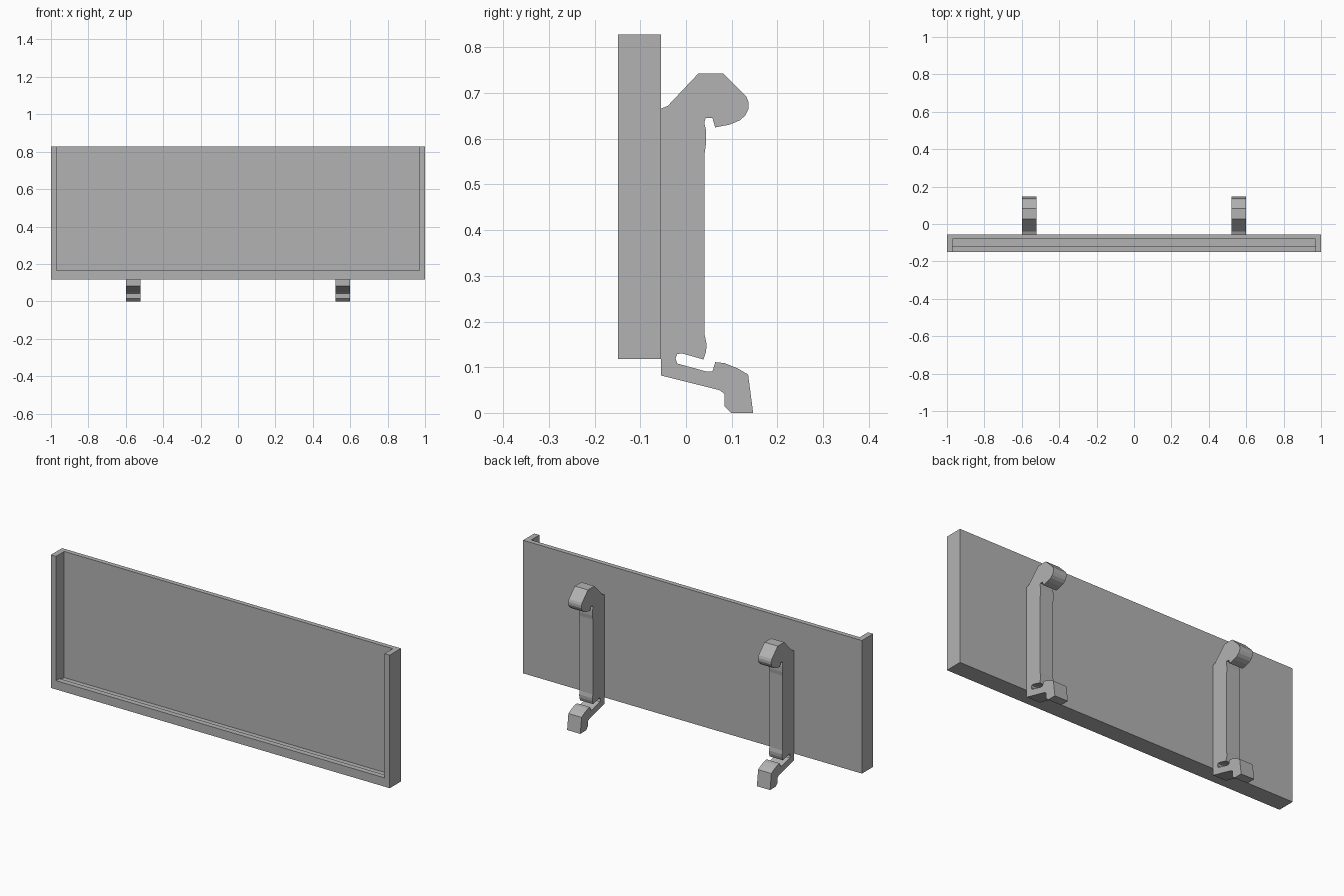
import bpy
import bmesh

if "Cube" in bpy.data.objects:
    bpy.data.objects.remove(bpy.data.objects["Cube"], do_unlink=True)

grey = bpy.data.materials.new("plain_grey")
grey.use_nodes = True
colour = (0.45, 0.45, 0.45, 1)
grey.diffuse_color = colour
grey.node_tree.nodes["Principled BSDF"].inputs["Base Color"].default_value = colour


def extrude_x(name, profile, x_start, x_end):
    """Extrude a closed (y, z) outline along x into a solid object."""
    bm = bmesh.new()
    face = bm.faces.new([bm.verts.new((x_start, y, z)) for y, z in profile])
    result = bmesh.ops.extrude_face_region(bm, geom=[face])
    moved = [v for v in result["geom"] if isinstance(v, bmesh.types.BMVert)]
    bmesh.ops.translate(bm, verts=moved, vec=(x_end - x_start, 0, 0))
    bmesh.ops.recalc_face_normals(bm, faces=bm.faces)
    mesh = bpy.data.meshes.new(name)
    bm.to_mesh(mesh)
    bm.free()
    mesh.materials.append(grey)
    obj = bpy.data.objects.new(name, mesh)
    bpy.context.collection.objects.link(obj)
    return obj


# Tray: overall limits and wall thicknesses
FRONT, BACK = -0.149, -0.055
BOTTOM, TOP = 0.118, 0.828
PANEL_FRONT, LIP_BACK = -0.08, -0.12
LIP_TOP, SLOT_FLOOR = 0.165, 0.155
INNER, OUTER = 0.97, 1.0

# Back panel, floor and front lip share one cross-section
tray_section = [
    (FRONT, BOTTOM), (BACK, BOTTOM), (BACK, TOP), (PANEL_FRONT, TOP),
    (PANEL_FRONT, SLOT_FLOOR), (LIP_BACK, SLOT_FLOOR),
    (LIP_BACK, LIP_TOP), (FRONT, LIP_TOP),
]
extrude_x("tray_back_and_lip", tray_section, -INNER, INNER)

# End walls close the tray
wall_section = [(FRONT, BOTTOM), (BACK, BOTTOM), (BACK, TOP), (FRONT, TOP)]
for side, sign in (("left", 1), ("right", -1)):
    extrude_x(side + "_end_wall", wall_section, sign * INNER, sign * OUTER)

# Clip outline: top hook, spine, slotted spring arm and lower catch
hook = [
    (-.055, .666), (-.04, .672), (.027, .743), (.082, .743), (.132, .693),
    (.137, .68), (.137, .666), (.13, .651), (.117, .64), (.095, .631),
    (.064, .625), (.058, .645), (.043, .645),
]
spine = [
    (.04, .635), (.044, .618), (.044, .59), (.041, .57),
    (.041, .17), (.045, .151), (.044, .135), (.038, .117),
]
slot = [(-.008, .13), (-.019, .129), (-.023, .119), (-.019, .108), (.043, .091)]
catch = [
    (.058, .091), (.064, .111), (.084, .109), (.112, .098), (.136, .084),
    (.147, 0), (.099, 0), (.084, .015), (.084, .042), (.073, .05), (-.055, .082),
]
for side, sign in (("left", 1), ("right", -1)):
    extrude_x(side + "_clip", hook + spine + slot + catch, sign * .521, sign * .599)
